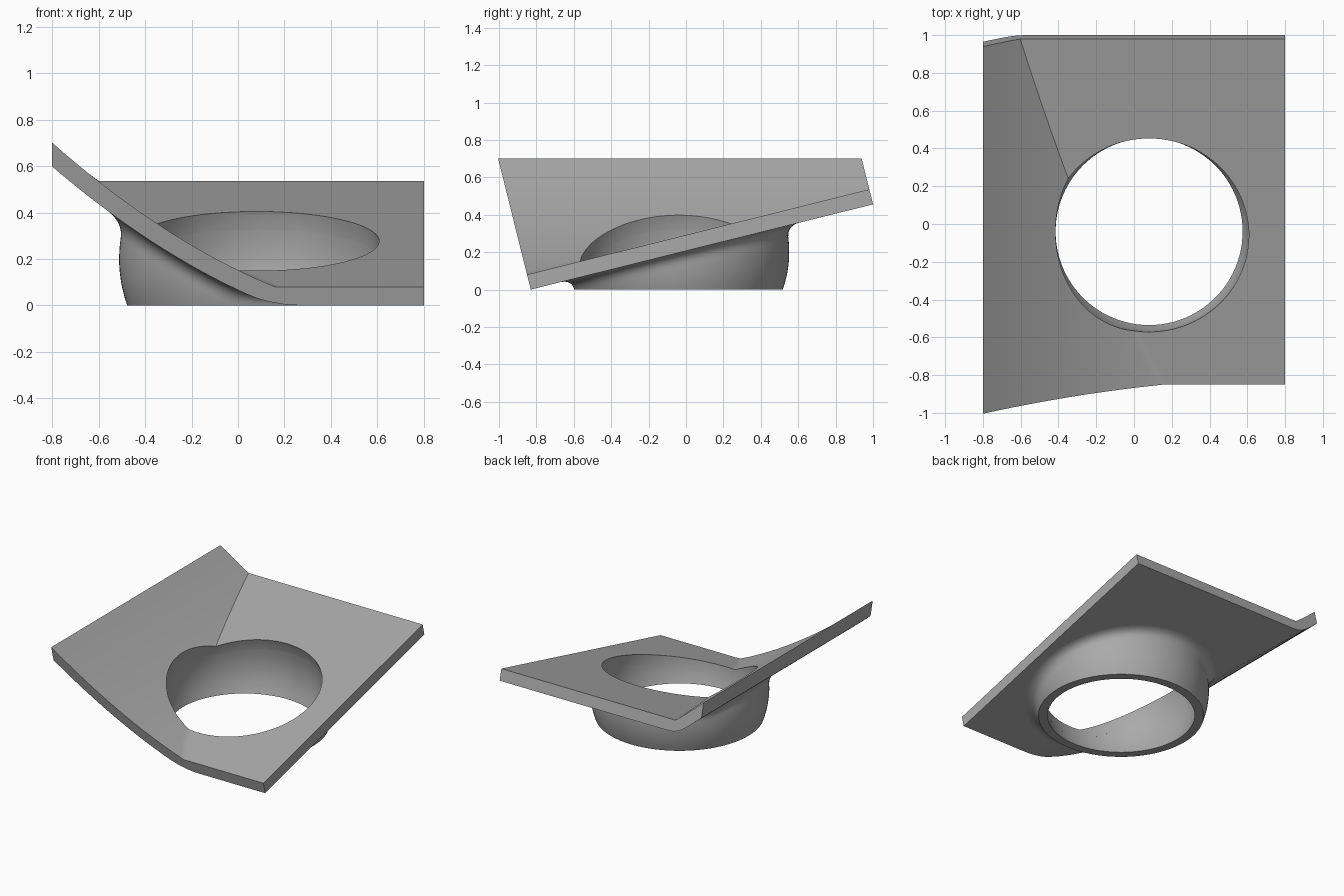
import bpy, bmesh
from math import sin, cos, pi, sqrt, radians

if "Cube" in bpy.data.objects:
    bpy.data.objects.remove(bpy.data.objects["Cube"], do_unlink=True)

grey = bpy.data.materials.new("plain grey")
grey.use_nodes = True
grey.diffuse_color = (0.4, 0.4, 0.4, 1)
grey.node_tree.nodes["Principled BSDF"].inputs["Base Color"].default_value = (0.4, 0.4, 0.4, 1)

SLOPE, THICK, BLEND = 0.249, 0.077, 0.05
CX, CY, CZ = 0.08, -0.04, 0.2        # centre of the bulging collar
R_IN, R_OUT, SEGS = 0.534, 0.592, 96


def wing(x, top):
    """Height of the curved side wing."""
    t = 0.16 - x
    b = 0.246 if t > 0 else 0
    z = 0.08 + 0.41 * t + b * t * t
    return z if top else z - THICK * sqrt(1 + (0.41 + 2 * b * t) ** 2)


def ramp(y, top):
    """Height of the flat sloping plate."""
    return 0.08 + SLOPE * (y + 0.85) if top else SLOPE * (y + 0.83)


def surface(x, y, top):
    """Sharp valley on top, rounded one underneath."""
    a, b = wing(x, top), ramp(y, top)
    round_off = 0 if top else max(BLEND - abs(a - b), 0) ** 2 / (4 * BLEND)
    return max(a, b) + round_off


def column(x, top):
    """Points from the front edge over the valley to the back edge."""
    front, back = -0.83, 1.0
    for _ in range(12):
        front = -0.83 - SLOPE * surface(x, front, top)
        back = 1.0 - SLOPE * (surface(x, back, top) - 0.456)
    valley = (wing(x, top) - ramp(0, top)) / SLOPE
    ys = [front] + [valley + i * 0.05 for i in range(-4, 5)] + [back]
    ys = [min(max(y, front), back) for y in ys]
    return [(x, y, surface(x, y, top)) for y in ys]


def make(name, quads):
    """Mesh object from quads of points, merging coincident points."""
    bm, known = bmesh.new(), {}
    for quad in quads:
        face = []
        for p in quad:
            key = tuple(round(c, 5) for c in p)
            if key not in known:
                known[key] = bm.verts.new(p)
            if known[key] not in face:
                face.append(known[key])
        if len(face) > 2 and not bm.faces.get(face):
            bm.faces.new(face)
    bmesh.ops.recalc_face_normals(bm, faces=bm.faces)
    mesh = bpy.data.meshes.new(name)
    bm.to_mesh(mesh)
    bm.free()
    mesh.materials.append(grey)
    obj = bpy.data.objects.new(name, mesh)
    bpy.context.collection.objects.link(obj)
    return obj


def strips(rows, closed=False):
    """Quads between neighbouring rows of points."""
    n = len(rows)
    for i in range(n if closed else n - 1):
        a, b = rows[i], rows[(i + 1) % n]
        for j in range(len(a) - 1):
            yield a[j], b[j], b[j + 1], a[j + 1]


def select_only(obj):
    bpy.ops.object.select_all(action="DESELECT")
    obj.select_set(True)
    bpy.context.view_layer.objects.active = obj


def radius(z, r):
    return sqrt(r * r - (z - CZ) ** 2)


# folded plate
xs = [-0.8 + i * 0.04 for i in range(29)] + [0.8]
upper = [column(x, True) for x in xs]
lower = [column(x, False) for x in xs]
quads = list(strips(upper)) + list(strips(lower))
for end in (0, -1):
    quads += strips([[u[end], l[end]] for u, l in zip(upper, lower)])
    quads += strips([upper[end], lower[end]])
plate = make("folded_plate", quads)

# round opening through the plate
heights = [-0.1 + i * 0.035 for i in range(20)]
rings = []
for i in range(SEGS):
    a = 2 * pi * i / SEGS
    rings.append([(CX, CY, heights[0])]
                 + [(CX + radius(z, R_IN) * cos(a), CY + radius(z, R_IN) * sin(a), z) for z in heights]
                 + [(CX, CY, heights[-1])])
cutter = make("opening_cutter", strips(rings, True))
cutter.hide_render = True
cut = plate.modifiers.new("opening", "BOOLEAN")
cut.operation, cut.solver, cut.object = "DIFFERENCE", "EXACT", cutter
select_only(plate)
bpy.ops.object.modifier_apply(modifier=cut.name)
bpy.data.objects.remove(cutter, do_unlink=True)


# bulging collar with a fillet against the underside
def collar_profile(a, fillet=0.075, steps=8):
    def under(r):
        return surface(CX + r * cos(a), CY + r * sin(a), False)

    def meet(r):
        z = CZ
        for _ in range(20):
            z = under(radius(z, r))
        return z

    z_in, z_out = meet(R_IN) + 0.002, meet(R_OUT)
    start = max(z_out - fillet, 0.003)
    profile = [(radius(z_in * i / steps, R_IN), z_in * i / steps) for i in range(steps, -1, -1)]
    profile += [(radius(start * i / steps, R_OUT), start * i / steps) for i in range(steps + 1)]
    r0, r1 = radius(start, R_OUT), radius(z_out, R_OUT)
    r2 = r1 + fillet
    z2 = under(r2) + 0.001
    for i in range(1, steps + 1):
        t = i / steps
        u = 1 - t
        profile.append((u * u * r0 + 2 * u * t * r1 + t * t * r2,
                        u * u * start + 2 * u * t * z_out + t * t * z2))
    return [(CX + r * cos(a), CY + r * sin(a), z) for r, z in profile]


collar = make("collar", strips([collar_profile(2 * pi * i / SEGS) for i in range(SEGS)], True))

for obj in (plate, collar):
    select_only(obj)
    bpy.ops.object.shade_smooth_by_angle(angle=radians(30))
